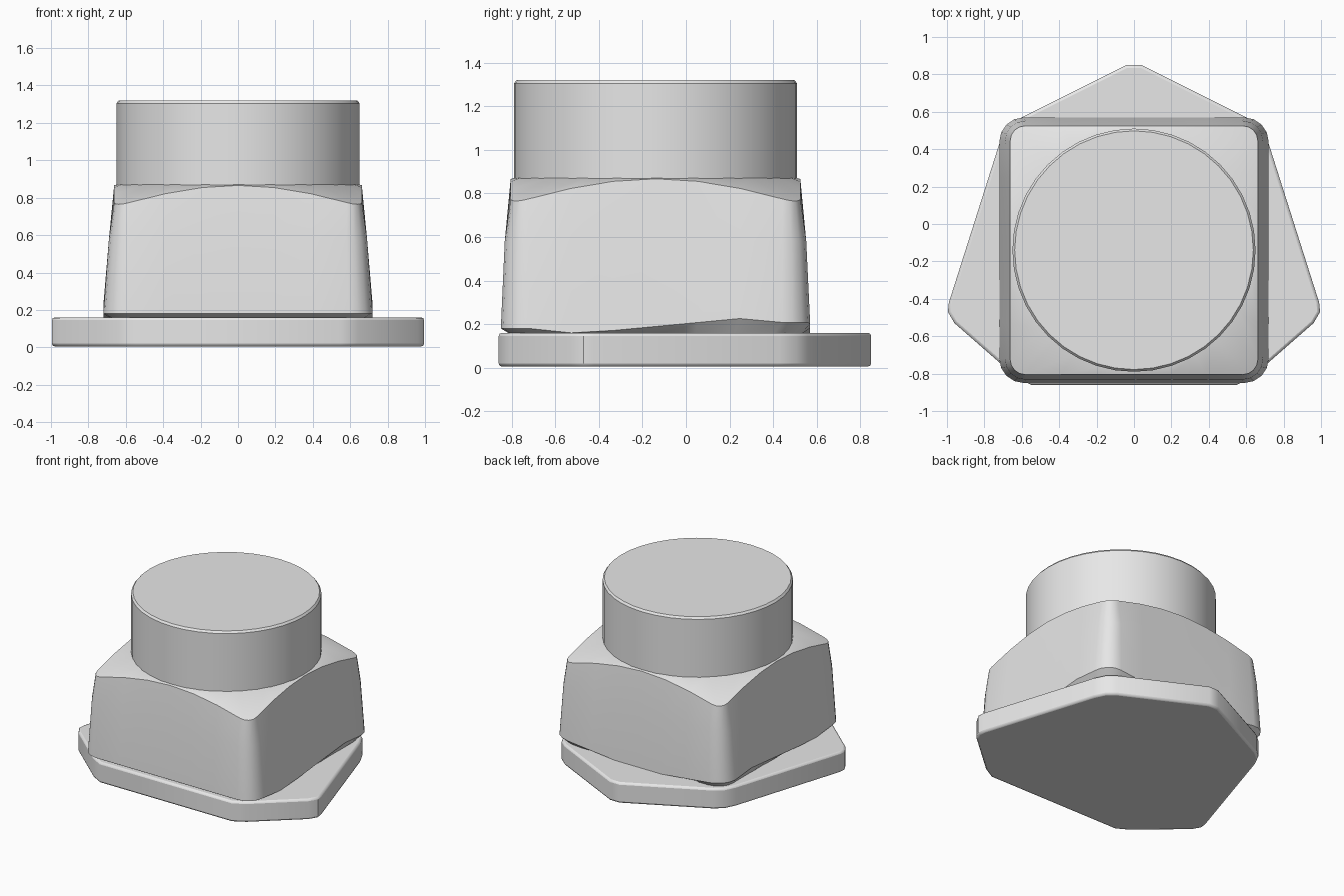
import bpy, bmesh, math

cube = bpy.data.objects.get("Cube")
if cube:
    bpy.data.objects.remove(cube, do_unlink=True)

grey = bpy.data.materials.new("light grey")
grey.use_nodes = True
grey.diffuse_color = (0.8, 0.8, 0.8, 1)
grey.node_tree.nodes["Principled BSDF"].inputs["Base Color"].default_value = (0.8, 0.8, 0.8, 1)

CY = -0.14      # y of the block and cap axis
CAP_R = 0.65
SHOULDER = 0.87


def loft(name, rings, bevel=0.0):
    """Skin a stack of equal-length rings and close both ends."""
    bm = bmesh.new()
    loops = [[bm.verts.new(p) for p in ring] for ring in rings]
    n = len(loops[0])
    for low, high in zip(loops, loops[1:]):
        for i in range(n):
            j = (i + 1) % n
            bm.faces.new((low[i], low[j], high[j], high[i]))
    bm.faces.new(loops[0][::-1])
    bm.faces.new(loops[-1])
    bmesh.ops.recalc_face_normals(bm, faces=bm.faces)
    mesh = bpy.data.meshes.new(name)
    bm.to_mesh(mesh)
    bm.free()
    mesh.materials.append(grey)
    obj = bpy.data.objects.new(name, mesh)
    bpy.context.collection.objects.link(obj)
    if bevel:
        mod = obj.modifiers.new("soft edges", "BEVEL")
        mod.width = bevel
        mod.segments = 2
        mod.limit_method = "ANGLE"
        mod.angle_limit = math.radians(50)
    bpy.ops.object.select_all(action="DESELECT")
    bpy.context.view_layer.objects.active = obj
    obj.select_set(True)
    bpy.ops.object.shade_smooth_by_angle(angle=math.radians(32))
    return obj


def rounded_square(hx, hy, r, edge_cuts=5, arc=4):
    """Counter-clockwise outline with subdivided straight edges."""
    pts = []
    for k, (sx, sy) in enumerate(((1, 1), (-1, 1), (-1, -1), (1, -1))):
        for i in range(arc + 1):
            a = math.pi / 2 * (k + i / arc)
            pts.append((sx * (hx - r) + r * math.cos(a), sy * (hy - r) + r * math.sin(a)))
    out = []
    for k in range(4):
        corner = pts[k * (arc + 1):(k + 1) * (arc + 1)]
        out += corner
        (x0, y0), (x1, y1) = corner[-1], pts[((k + 1) * (arc + 1)) % len(pts)]
        for i in range(1, edge_cuts + 1):
            t = i / (edge_cuts + 1)
            out.append((x0 + (x1 - x0) * t, y0 + (y1 - y0) * t))
    return out


# Base plate: a rounded pentagon-like flange
half = [(0.04, 0.85), (0.62, 0.56), (0.68, 0.51), (0.72, 0.43), (0.99, -0.42),
        (0.995, -0.47), (0.96, -0.53), (0.64, -0.81), (0.55, -0.86)]
outline = half + [(-x, y) for x, y in reversed(half)]
loft("base_plate", [[(x, y, z) for x, y in outline] for z in (0.005, 0.16)], 0.015)


# Block: tapered square body, lifted under its rear corners
def lower_edge(x, y):
    if y < -0.7:
        return 0.18
    along_side = min(1, max(0, (y + 0.45) / 0.85))
    along_back = min(1, max(0, (abs(x) - 0.2) / 0.45))
    return 0.16 + 0.08 * along_side * along_back * (1 if y < 0.42 else 0.6)


def wall(hx, hy, r, z_rule, shift=0.0):
    return [(x, y + CY + shift, z_rule(x, y + CY)) for x, y in rounded_square(hx, hy, r)]


def shoulder_edge(x, y):
    return SHOULDER - 0.42 * max(0, math.hypot(x, y - CY) - CAP_R - 0.005)


top_edge = wall(0.662, 0.665, 0.08, shoulder_edge)
seat = []
for x, y, z in top_edge:
    a = math.atan2(y - CY, x)
    seat.append((CAP_R * math.cos(a), CY + CAP_R * math.sin(a), SHOULDER))
loft("block", [
    wall(0.67, 0.66, 0.12, lambda x, y: 0.15),
    wall(0.72, 0.71, 0.13, lower_edge),
    wall(0.69, 0.692, 0.11, lambda x, y: 0.58),
    top_edge,
    seat,
])


# Round cap with a slightly eased rim
def circle(r, z, sides=40):
    return [(r * math.cos(math.tau * i / sides), CY + r * math.sin(math.tau * i / sides), z)
            for i in range(sides)]


loft("round_cap", [circle(CAP_R, 0.86), circle(CAP_R, 1.305), circle(CAP_R - 0.012, 1.32)])
